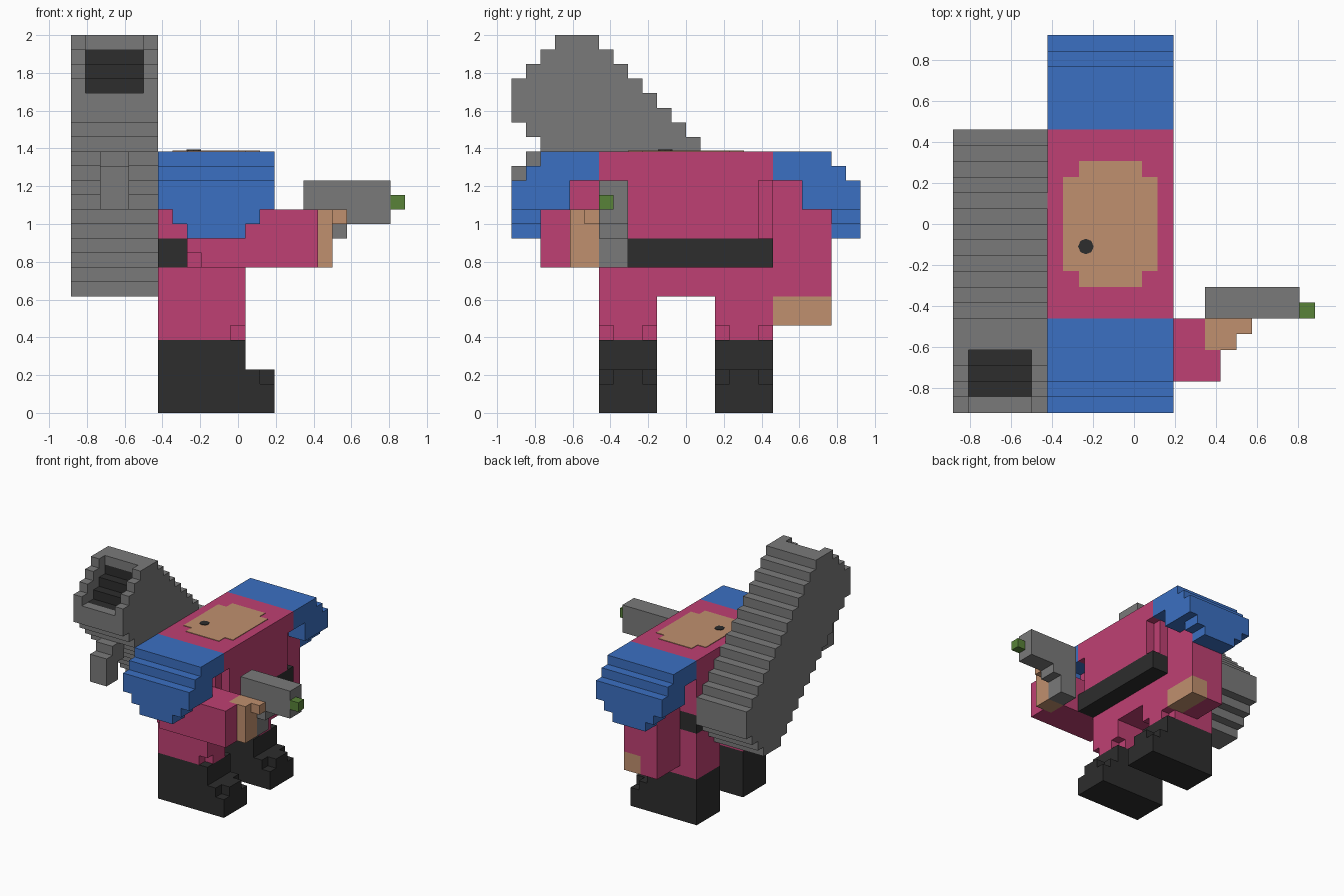
import bpy, bmesh
from mathutils import Matrix

if "Cube" in bpy.data.objects:
    bpy.data.objects.remove(bpy.data.objects["Cube"])

U = 1 / 13                      # one block of the grid


def material(name, rgb):
    lin = [((c / 255 + 0.055) / 1.055) ** 2.4 for c in rgb] + [1]
    m = bpy.data.materials.new(name)
    m.use_nodes = True
    m.diffuse_color = lin
    b = m.node_tree.nodes["Principled BSDF"]
    b.inputs["Base Color"].default_value = lin
    b.inputs["Roughness"].default_value = 0.9
    return m


PINK = material("magenta cloth", (191, 64, 115))
BLUE = material("blue pads", (59, 112, 194))
GREY = material("grey metal", (122, 122, 122))
DARK = material("charcoal", (45, 45, 45))
SKIN = material("tan skin", (192, 144, 110))
GREEN = material("green tip", (88, 130, 56))


def finish(name, bm, mat):
    me = bpy.data.meshes.new(name)
    bm.to_mesh(me)
    bm.free()
    me.materials.append(mat)
    ob = bpy.data.objects.new(name, me)
    bpy.context.collection.objects.link(ob)
    return ob


def blocks(name, mat, boxes):
    """Boxes given as x0, x1, y0, y1, z0, z1 in grid blocks."""
    bm = bmesh.new()
    for x0, x1, y0, y1, z0, z1 in boxes:
        mid = ((x0 + x1) / 2 - 11.5, (y0 + y1) / 2 - 12, (z0 + z1) / 2)
        mat4 = Matrix.Translation([c * U for c in mid]) @ Matrix.Diagonal(
            ((x1 - x0) * U, (y1 - y0) * U, (z1 - z0) * U, 1))
        bmesh.ops.create_cube(bm, size=1, matrix=mat4)
    return finish(name, bm, mat)


def flip(boxes):
    """Mirror boxes front to back."""
    return [(a, b, 24 - d, 24 - c, e, f) for a, b, c, d, e, f in boxes]


# Torso, belt and hips
blocks("torso", PINK, [(6, 13, 6, 18, 12, 16), (13, 14, 7, 17, 12, 16),
                       (6, 14, 6, 18, 16, 18)])
blocks("belt", DARK, [(6, 14, 6, 18, 10, 12)])
blocks("hips", PINK, [(6, 12, 6, 18, 8, 10)])

# Neck patch with a small dark mark
blocks("neck_patch", SKIN, [(7, 13, 9, 15, 18, 18.06),
                            (8, 12, 8, 9, 18, 18.06), (8, 12, 15, 16, 18, 18.06)])
bm = bmesh.new()
bmesh.ops.create_cone(bm, cap_ends=True, segments=8, radius1=0.038, radius2=0.038,
                      depth=0.008, matrix=Matrix.Translation((-0.235, -0.11, 18 * U + 0.005)))
finish("neck_mark", bm, DARK)

# Legs and boots with clipped corners, and shoulder pads, on both sides
leg = [(6, 12, 6, 10, 6, 8), (6, 11, 6, 10, 5, 6), (11, 12, 7, 9, 5, 6)]
boot = [(6, 12, 6, 10, 0, 5), (12, 14, 6, 10, 0, 2),
        (12, 13, 6, 10, 2, 3), (13, 14, 7, 9, 2, 3)]
pad = [(6, 14, 2, 6, 17, 18), (6, 14, 1, 6, 16, 17), (6, 14, 0, 4, 14, 16),
       (7, 13, 0, 2, 13, 14), (8, 12, 0, 2, 12, 13)]
for side, f in (("right", lambda b: b), ("left", flip)):
    blocks(side + "_leg", PINK, f(leg))
    blocks(side + "_boot", DARK, f(boot))
    blocks(side + "_shoulder_pad", BLUE, f(pad))

# Bent arm holding the gun
blocks("right_arm", PINK, [(8, 12, 4, 6, 14, 16), (8, 16, 2, 6, 11, 14),
                           (9, 16, 2, 6, 10, 11), (8, 9, 3, 6, 10, 11),
                           (16, 17, 2, 4, 10, 14)])
blocks("right_hand", SKIN, [(16, 18, 4, 6, 10, 14), (18, 19, 5, 6, 13, 14)])

# Hanging arm
blocks("left_arm", PINK, [(8, 12, 18, 20, 14, 16), (8, 12, 18, 22, 8, 14),
                          (8, 10, 18, 22, 6, 8)])
blocks("left_hand", SKIN, [(10, 12, 18, 22, 6, 8)])

# Hand gun
blocks("gun", GREY, [(16, 22, 6, 8, 13, 16), (16, 18, 6, 8, 10, 13),
                     (18, 19, 6, 8, 12, 13)])
blocks("gun_tip", GREEN, [(22, 23, 6, 7, 14, 15)])

# Sloping launcher tube, one column per step, with a stepped open mouth
tube, bore = [], []
mouth_top = [22, 22, 23, 24]
for j in range(18):
    low = max(20 - j, 8, j - 6)
    high = min(23 + j, 26, 31 - j)
    tube += [(0, 1, j, j + 1, low, high), (5, 6, j, j + 1, low, high)]
    if j == 0:
        tube.append((1, 5, j, j + 1, low, 22))
    elif j < 4:
        top = mouth_top[j]
        tube.append((1, 5, j, j + 1, low, top - 1))
        bore.append((1, 5, j, j + 1, top - 1, top))
    elif j == 4:
        tube += [(1, 5, j, j + 1, low, 24), (1, 5, j, j + 1, 25, high)]
        bore.append((1, 5, j, j + 1, 24, 25))
    else:
        tube.append((1, 5, j, j + 1, low, high))
blocks("launcher_tube", GREY, tube)
blocks("launcher_bore", DARK, bore)
blocks("launcher_handle", GREY, [(2, 4, 0, 1, 14, 17), (2, 4, 1, 2, 14, 18),
                                 (2, 4, 2, 3, 16, 18)])
